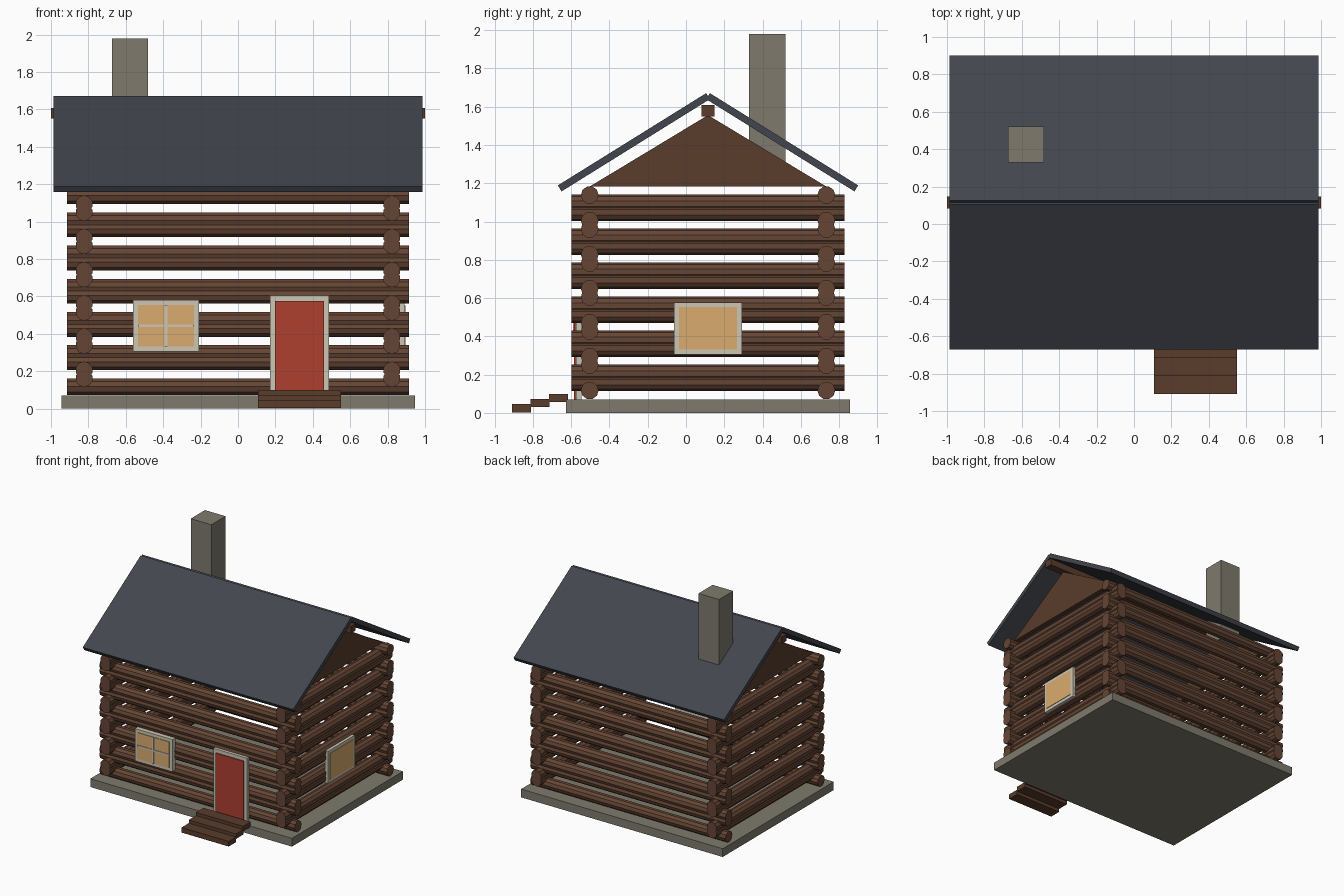
import bpy, math

if "Cube" in bpy.data.objects:
    bpy.data.objects.remove(bpy.data.objects["Cube"])

def mat(name, r, g, b):
    m = bpy.data.materials.new(name)
    m.diffuse_color = (r, g, b, 1)
    m.use_nodes = True
    m.node_tree.nodes["Principled BSDF"].inputs["Base Color"].default_value = m.diffuse_color
    return m

LOG = mat("log_wood", .13, .06, .035)
WOOD = mat("dark_wood", .10, .045, .025)
ROOF = mat("slate", .055, .06, .075)
STONE = mat("stone", .21, .195, .155)
TRIM = mat("trim", .60, .57, .46)
RED = mat("door_red", .43, .05, .03)
GLASS = mat("warm_glass", .71, .41, .16)
YC = .115  # centre of the house in y

def box(name, x, y, z, m):
    """Box from (min, max) ranges."""
    bpy.ops.mesh.primitive_cube_add(size=1, location=[(a + b) / 2 for a, b in (x, y, z)])
    o = bpy.context.object
    o.scale = [b - a for a, b in (x, y, z)]
    o.name = name
    o.data.materials.append(m)
    return o

def log(name, loc, length, axis):
    rot = (0, math.pi / 2, 0) if axis == 'x' else (math.pi / 2, 0, 0)
    bpy.ops.mesh.primitive_cylinder_add(vertices=10, radius=.0465, depth=length,
                                        location=loc, rotation=rot)
    o = bpy.context.object
    o.name = name
    o.data.materials.append(LOG)

# stone base
box("foundation", (-.945, .945), (-.628, .858), (0, .07), STONE)

# interlocking log courses: alternate which direction lies lower
STEP = .0888
for i in range(12):
    z = .117 + i * STEP
    zx, zy = (z, z + STEP / 2) if i % 2 == 0 else (z + STEP / 2, z)
    for s, side in ((-1, "front"), (1, "back")):
        log(f"{side}_log_{i}", (0, YC + s * .618, zx), 1.83, 'x')
    for s, side in ((-1, "left"), (1, "right")):
        log(f"{side}_log_{i}", (s * .823, YC, zy), 1.429, 'y')

# triangular gables
for s, side in ((-1, "left"), (1, "right")):
    tri = [(YC - .618, 1.183), (YC + .618, 1.183), (YC, 1.556)]
    verts = [(s * .823 + d, y, z) for d in (-.02, .02) for y, z in tri]
    me = bpy.data.meshes.new(f"{side}_gable")
    me.from_pydata(verts, [], [(0, 2, 1), (3, 4, 5), (0, 1, 4, 3), (1, 2, 5, 4), (2, 0, 3, 5)])
    me.materials.append(WOOD)
    bpy.context.collection.objects.link(bpy.data.objects.new(f"{side}_gable", me))

# ridge beam and roof slabs
box("ridge_beam", (-1, 1), (YC - .033, YC + .033), (1.55, 1.608), WOOD)
run, rise = .775, .482
for s, side in ((-1, "front"), (1, "back")):
    o = box(f"{side}_roof", (-.986, .986), (0, math.hypot(run, rise)), (0, .037), ROOF)
    o.location = (0, YC + s * run / 2, 1.655 - rise / 2)
    o.rotation_euler = (-s * math.atan2(rise, run), 0, 0)

# chimney
box("chimney", (-.674, -.481), (.33, .52), (1.25, 1.98), STONE)

# front window with cross bars
box("front_window_frame", (-.561, -.209), (-.58, -.54), (.306, .58), TRIM)
box("front_window_glass", (-.535, -.235), (-.585, -.55), (.332, .554), GLASS)
box("window_bar_upright", (-.392, -.378), (-.59, -.58), (.332, .554), TRIM)
box("window_bar_cross", (-.535, -.235), (-.59, -.58), (.436, .45), TRIM)

# right window
box("side_window_frame", (.86, .89), (YC - .178, YC + .178), (.304, .578), TRIM)
box("side_window_glass", (.865, .895), (YC - .152, YC + .152), (.33, .552), GLASS)

# door
box("door_frame", (.171, .487), (-.575, -.545), (.07, .606), TRIM)
box("door", (.199, .459), (-.585, -.56), (.07, .576), RED)

# three steps
for i in range(3):
    box(f"step_{i}", (.108, .55), (-.91 + i * .097, -.81 + i * .097),
        (.003 + i * .027, .046 + i * .027), WOOD)
